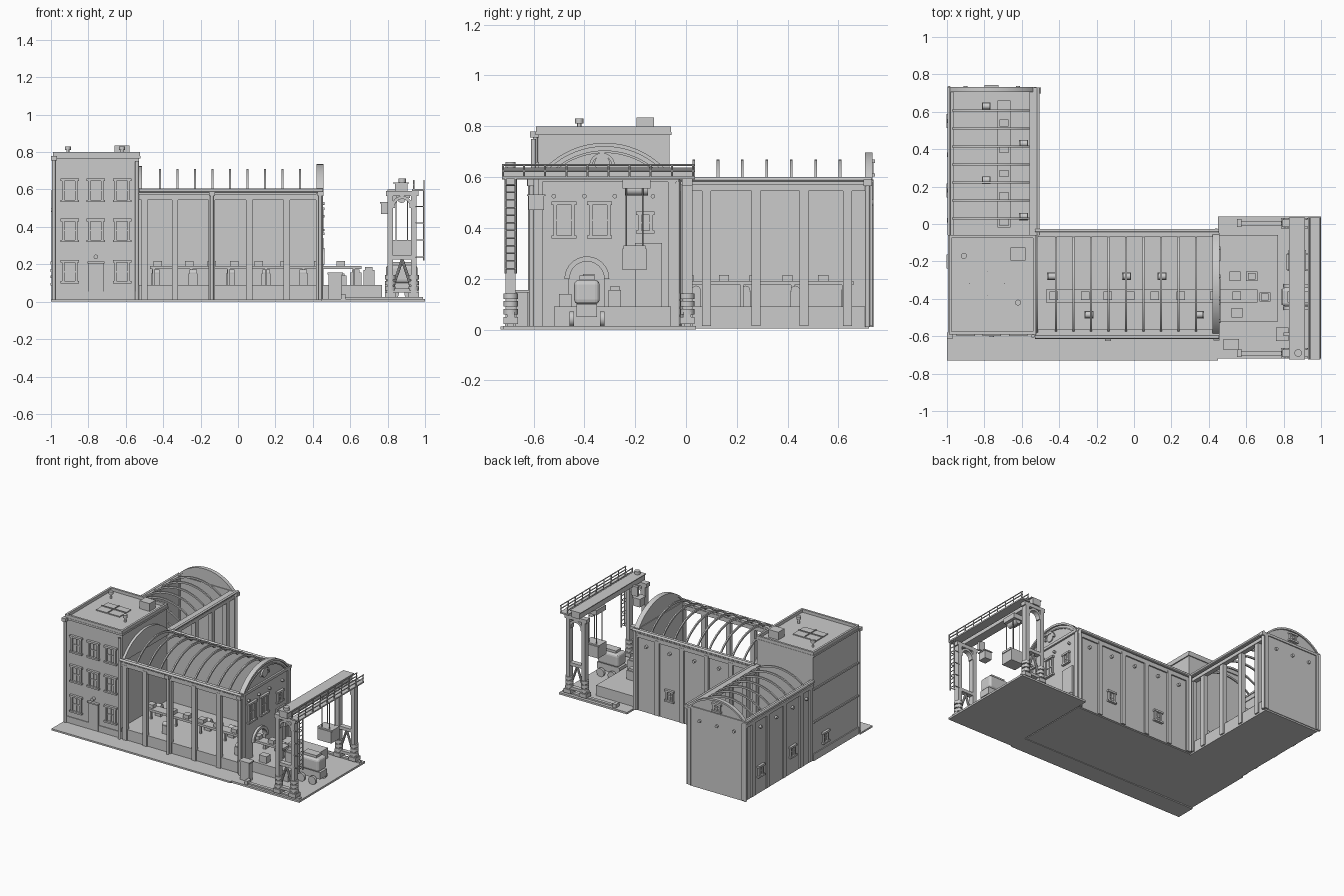
import bpy, bmesh, math
from mathutils import Vector, Matrix

def finish(name, bm, smooth=False):
    bmesh.ops.recalc_face_normals(bm, faces=bm.faces)
    me = bpy.data.meshes.new(name)
    bm.to_mesh(me)
    bm.free()
    ob = bpy.data.objects.new(name, me)
    bpy.context.collection.objects.link(ob)
    if smooth:
        bpy.ops.object.select_all(action='DESELECT')
        ob.select_set(True)
        bpy.context.view_layer.objects.active = ob
        bpy.ops.object.shade_smooth_by_angle(angle=math.radians(35))
    return ob

def boxes(name, items):
    """One object from boxes given as (x0, x1, y0, y1, z0, z1)."""
    bm = bmesh.new()
    for x0, x1, y0, y1, z0, z1 in items:
        m = Matrix.Translation(((x0+x1)/2, (y0+y1)/2, (z0+z1)/2)) @ Matrix.Diagonal((x1-x0, y1-y0, z1-z0, 1))
        bmesh.ops.create_cube(bm, size=1, matrix=m)
    return finish(name, bm)

def rods(name, items, seg=12):
    """One object from cylinders given as (start, end, radius)."""
    bm = bmesh.new()
    for a, b, r in items:
        a, b = Vector(a), Vector(b)
        m = Matrix.Translation((a+b)/2) @ (b-a).to_track_quat('Z', 'Y').to_matrix().to_4x4()
        bmesh.ops.create_cone(bm, cap_ends=True, segments=seg, radius1=r, radius2=r, depth=(b-a).length, matrix=m)
    return finish(name, bm, True)

def prism(name, pts, axis, a0, a1):
    """Extrude a (u, z) outline along x or y."""
    bm = bmesh.new()
    f = bm.faces.new([bm.verts.new((a0, u, z) if axis == 'x' else (u, a0, z)) for u, z in pts])
    g = bmesh.ops.extrude_face_region(bm, geom=[f])
    d = Vector((a1-a0, 0, 0) if axis == 'x' else (0, a1-a0, 0))
    bmesh.ops.translate(bm, vec=d, verts=[v for v in g['geom'] if isinstance(v, bmesh.types.BMVert)])
    return finish(name, bm, True)

def arc(c, w, z0, h, n=20):
    """Circular segment from left to right, half width w, rise h."""
    R = (w*w + h*h) / (2*h)
    t = math.atan2(w, R-h)
    return [(c + R*math.sin(-t + 2*t*i/n), z0 + h - R + R*math.cos(-t + 2*t*i/n)) for i in range(n+1)]

def arch(name, c, w, z0, h, thick, axis, a0, a1):
    return prism(name, arc(c, w, z0, h) + arc(c, w-thick, z0, h-thick)[::-1], axis, a0, a1)

def facing(side, pos, parts):
    """Wall-local boxes (u0, u1, d0, d1, z0, z1), d pointing out of the wall."""
    s = 1 if side[0] == '+' else -1
    out = []
    for u0, u1, d0, d1, z0, z1 in parts:
        p, q = sorted((pos + s*d0, pos + s*d1))
        out.append((p, q, u0, u1, z0, z1) if side[1] == 'x' else (u0, u1, p, q, z0, z1))
    return out

def window(name, side, pos, u, z, w, h):
    a, b, t = w/2, h/2, 0.009
    parts = [(u-a, u+a, -.005, .003, z-b, z+b),
             (u-a-.012, u+a+.012, 0, .018, z-b-.012, z-b), (u-a-.012, u+a+.012, 0, .018, z+b, z+b+.014),
             (u-a-t/2, u-a+t, 0, .013, z-b, z+b), (u+a-t, u+a+t/2, 0, .013, z-b, z+b),
             (u-.003, u+.003, 0, .008, z-b, z+b), (u-a, u+a, 0, .008, z-.003, z+.003)]
    boxes(name, facing(side, pos, parts))

# Ground plates and raised hall floors
boxes("pavement", [(-1, .45, -.73, -.59, 0, .012)])
boxes("yard", [(.45, 1, -.72, .04, 0, .014)])
boxes("hall_floor", [(-.53, .44, -.59, -.05, .004, .09)])
boxes("rear_hall_floor", [(-.98, -.535, -.06, .72, .004, .09)])
boxes("loading_platform", [(.44, .77, -.52, -.06, .01, .09)])

# Tower with parapet, plinth and bands
boxes("tower", [(-.985, -.53, -.58, -.065, .004, .775)])
boxes("tower_parapet", [(-.99, -.525, -.59, -.575, .77, .8), (-.99, -.525, -.075, -.06, .77, .8),
                        (-.99, -.975, -.59, -.06, .77, .8), (-.54, -.525, -.59, -.06, .77, .8)])
boxes("tower_bands", [(-.992, -.528, -.585, -.06, .004, .055), (-.995, -.522, -.592, -.058, .765, .778)]
      + [(-.994, -.98, -.58, -.065, z, z+.012) for z in (.28, .52)])
for i, z in enumerate((.16, .38, .595)):
    for j, x in enumerate((-.9, -.76, -.62)):
        if i or j != 1:
            window(f"tower_window_{i}_{j}", '-y', -.58, x, z, .075, .1)
boxes("tower_door", [(-.8, -.72, -.59, -.575, .012, .21), (-.805, -.715, -.6, -.575, .205, .215)])
rods("door_lamp", [((-.76, -.575, .24), (-.76, -.605, .24), .012)])
window("tower_side_window", '-x', -.985, -.2, .13, .05, .06)
# Roof fittings
boxes("roof_box", [(-.66, -.58, -.195, -.125, .77, .835)])
rods("roof_vents", [(p + (.77,), p + (.815,), .008) for p in ((-.91, -.17), (-.62, -.42))]
     + [(p + (.81,), p + (.83,), .016) for p in ((-.91, -.17), (-.62, -.42))])
boxes("roof_skylight", [(-.88, -.69, -.385, -.25, .77, .785), (-.787, -.783, -.385, -.25, .78, .792),
                        (-.88, -.69, -.32, -.315, .78, .792)])

# Main hall: back wall, open front with columns, rib roof
boxes("hall_back_wall", [(-.53, .44, -.065, -.045, .01, .585)])
cols = (-.5, -.337, -.14, .06, .26, .435)
boxes("hall_columns", [(x-.017, x+.017, -.6, -.57, .012, .56) for x in cols]
      + [(x-.017, x+.017, -.05, -.033, .012, .56) for x in cols])
boxes("hall_eaves", [(-.53, .45, -.598, -.57, .545, .575), (-.53, .455, -.605, -.565, .58, .595),
                     (-.53, .45, -.065, -.035, .545, .575), (-.53, .455, -.07, -.03, .58, .595)])
rods("hall_gutters", [((-.53, -.605, .595), (.455, -.605, .595), .009), ((-.53, -.035, .595), (.455, -.035, .595), .009)])
for i in range(9):
    x = -.417 + i*.0935
    arch(f"hall_rib_{i}", -.325, .255, .59, .12, .014, 'x', x-.005, x+.005)
gable = arc(-.32, .265, .59, .135)
boxes("hall_end_posts", [(.42, .455, y, y+.03, .012, .585) for y in (-.595, -.07)])
door = arc(-.39, .07, .2, .07, 12)
prism("hall_end_wall", [(-.585, .012), (-.46, .012)] + door + [(-.32, .012), (-.055, .012)] + gable[::-1], 'x', .425, .445)
prism("hall_inner_gable", [(-.585, .58)] + gable + [(-.055, .58)], 'x', -.53, -.512)
arch("gable_moulding", -.32, .272, .59, .145, .015, 'x', .42, .457)
arch("gable_inner_moulding", -.32, .23, .6, .105, .01, 'x', .44, .453)
arch("doorway_arch", -.39, .088, .2, .088, .02, 'x', .435, .462)
boxes("end_string_course", [(.42, .458, -.59, -.05, .58, .6)])
arch("gable_window_frame", -.33, .05, .645, .05, .012, 'x', .44, .457)
rods("gable_window", [((.44, -.33, .655), (.452, -.33, .655), .03)], 24)
for i, (y, z, w, h) in enumerate(((-.48, .43, .075, .12), (-.34, .43, .075, .12), (-.16, .42, .05, .06))):
    window(f"end_window_{i}", '+x', .445, y, z, w, h)
boxes("end_shutter_door", [(.44, .456, -.2, -.095, .09, .34)])
rods("end_wall_lamps", [((.44, y, .525), (.462, y, .525), .009) for y in (-.52, -.4, -.28, -.13)])
for i, x in enumerate((-.24, .16)):
    window(f"back_window_{i}", '+y', -.045, x, .18, .05, .06)
rods("back_wall_lamps", [((x, -.05, .49), (x, -.028, .49), .011) for x in (-.42, -.24, -.04, .16, .35)])

# Rear hall: wall on the left, columns on the right, arched far end
boxes("rear_hall_left_wall", [(-.985, -.97, -.065, .72, .01, .58)])
rcols = (-.03, .08, .275, .465, .635)
boxes("rear_hall_columns", [(-.557, -.525, y-.018, y+.018, .015, .56) for y in rcols]
      + [(-.995, -.98, y-.018, y+.018, .015, .56) for y in rcols]
      + [(x, x+.03, .705, .733, .015, .58) for x in (-.993, -.55)])
boxes("rear_hall_eaves", [(-.555, -.52, -.06, .725, .545, .57), (-.56, -.512, -.06, .73, .58, .593),
                          (-.995, -.965, -.06, .725, .545, .57), (-.998, -.965, -.06, .73, .58, .593)])
rods("rear_hall_gutters", [((x, -.06, .592), (x, .73, .592), .008) for x in (-.512, -.99)])
for i in range(7):
    y = .03 + i*.096
    arch(f"rear_hall_rib_{i}", -.765, .215, .585, .085, .013, 'y', y-.005, y+.005)
prism("rear_hall_end_wall", [(-.985, .015)] + arc(-.762, .223, .585, .1) + [(-.539, .015)], 'y', .71, .725)
arch("rear_gable_moulding", -.762, .23, .585, .112, .014, 'y', .705, .733)
boxes("rear_end_course", [(-.99, -.535, .705, .732, .575, .593)])
window("rear_gable_window", '+y', .725, -.762, .635, .05, .04)
for i, y in enumerate((.18, .55)):
    window(f"rear_side_window_{i}", '-x', -.985, y, .17, .05, .06)
rods("rear_wall_lamps", [((-.98, y, .49), (-1, y, .49), .011) for y in (.02, .18, .37, .55)]
     + [((x, .72, .5), (x, .738, .5), .011) for x in (-.9, -.76, -.62)])

# Downpipes
rods("downpipes", [((x, y, .01), (x, y, h), .01) for x, y, h in (
    (-.985, -.593, .78), (-.54, -.6, .75), (-.14, -.612, .59), (.44, -.607, .59), (.44, -.033, .59),
    (-.515, .715, .59), (-.988, .728, .59), (-.512, -.03, .59))])
boxes("downpipe_heads", [(x-.016, x+.016, y-.016, y+.016, h-.025, h) for x, y, h in (
    (-.984, -.597, .78), (-.14, -.61, .59), (.44, -.607, .59), (-.512, .715, .59))])

# Conveyors with crates, and machines beside them
boxes("conveyor", [(-.47, .66, -.42, -.35, .175, .192)]
      + [(x-.006, x+.006, y-.006, y+.006, .09, .18) for x in (-.45, -.25, -.05, .15, .35, .62) for y in (-.41, -.36)])
boxes("rear_conveyor", [(-.73, -.66, -.02, .66, .175, .192)]
      + [(x-.006, x+.006, y-.006, y+.006, .09, .18) for y in (.02, .22, .42, .62) for x in (-.72, -.67)])
boxes("conveyor_crates", [(x-.023, x+.023, -.405, -.36, .19, .218) for x in (-.43, -.26, -.14, -.02, .11, .25, .43, .55)]
      + [(-.718, -.672, y-.02, y+.02, .19, .215) for y in (.01, .15, .27, .4, .54)])
spots = [(-.44, -.28), (-.24, -.485), (-.04, -.28), (.15, -.28), (.35, -.485),
         (-.79, .63), (-.59, .43), (-.79, .235), (-.59, .04)]
boxes("machine_bases", [(x-.024, x+.024, y-.02, y+.02, .09, .15) for x, y in spots])
rods("machine_drums", [((x-.02, y, .155), (x+.02, y, .155), .018) for x, y in spots])
boxes("yard_crates", [(x-.03, x+.03, y-.025, y+.025, .088, h) for x, y, h in (
    (.54, -.28, .15), (.63, -.28, .155), (.55, -.475, .14), (.7, -.39, .17))]
      + [(x-.02, x+.02, y-.018, y+.018, h, h+.016) for x, y, h in ((.63, -.28, .155), (.7, -.39, .17))])
boxes("yard_cabinet", [(.485, .555, -.668, -.622, .01, .145), (.478, .562, -.674, -.616, .145, .155)])

# Wagon under the crane
wagon = boxes("wagon_body", [(.79, .96, -.44, -.34, .1, .195)])
bev = wagon.modifiers.new("round", 'BEVEL')
bev.width, bev.segments = .018, 3
boxes("wagon_frame", [(.785, .965, -.43, -.35, .05, .1), (.82, .93, -.42, -.36, .19, .212)])
rods("wagon_wheels", [((x, y-.009, .042), (x, y+.009, .042), .03) for x in (.83, .92) for y in (-.45, -.33)], 20)

# Gantry crane: rails, trestle legs, girder
rails = (-.69, .005)
boxes("crane_rails", [(.56, .99, y-.012, y+.012, .012, .024) for y in rails]
      + [(.55, .575, y-.022, y+.022, .012, .04) for y in rails])
leg, pins, braces = [], [], []
for y in rails:
    for x in (.815, .94):
        leg.append((x-.015, x+.015, y-.02, y+.02, .04, .59))
        leg.append((x-.028, x+.028, y-.028, y+.028, .022, .05))
        pins += [((x, y, z), (x, y, z+.022), .028) for z in (.06, .09, .12)]
    leg += [(.79, .965, y-.02, y+.02, .565, .592), (.8, .955, y-.018, y+.018, .225, .248),
            (.79, .965, y-.015, y+.015, .05, .07)]
    braces += [((x, y, .07), (.8775, y, .225), .008) for x in (.825, .93)]
    arch(f"crane_leg_arch_{'front' if y < -.5 else 'back'}", .8775, .055, .5, .065, .016, 'y', y-.018, y+.018)
boxes("crane_legs", leg)
rods("crane_leg_collars", pins, 16)
rods("crane_braces", braces, 8)
boxes("crane_girder", [(.84, .905, -.725, .035, .59, .632), (.83, .915, -.725, .035, .632, .638),
                       (.93, .998, -.725, .035, .592, .602)])
ys = [-.72 + i*.083 for i in range(10)]
rods("crane_railing", [((x, -.725, z), (x, .035, z), .004) for x in (.94, .994) for z in (.625, .648)]
     + [((x, y, .6), (x, y, .648), .004) for x in (.94, .994) for y in ys], 6)
rods("crane_ladder", [((.993, y, .22), (.993, y, .6), .004) for y in (-.71, -.67)]
     + [((.993, -.71, .24 + i*.03), (.993, -.67, .24 + i*.03), .003) for i in range(12)]
     + [((.95, y, z), (.993, y, z), .003) for y in (-.71, -.67) for z in (.24, .33, .42, .51)], 6)
boxes("crane_cab", [(.765, .82, -.62, -.558, .47, .525), (.76, .825, -.625, -.553, .525, .532), (.8, .85, -.6, -.58, .53, .6)])
# Hoist and hanging load
boxes("hoist_trolley", [(.825, .92, -.25, -.14, .555, .59)])
rods("hoist_drum", [((.875, -.24, .55), (.875, -.15, .55), .022), ((.8775, -.69, .63), (.8775, -.69, .66), .02)], 16)
rods("hoist_ropes", [((x, y, .32), (x, y, .56), .003) for x in (.845, .905) for y in (-.235, -.17)], 6)
boxes("hanging_load", [(.82, .93, -.25, -.155, .235, .32), (.815, .935, -.245, -.16, .315, .33)])
